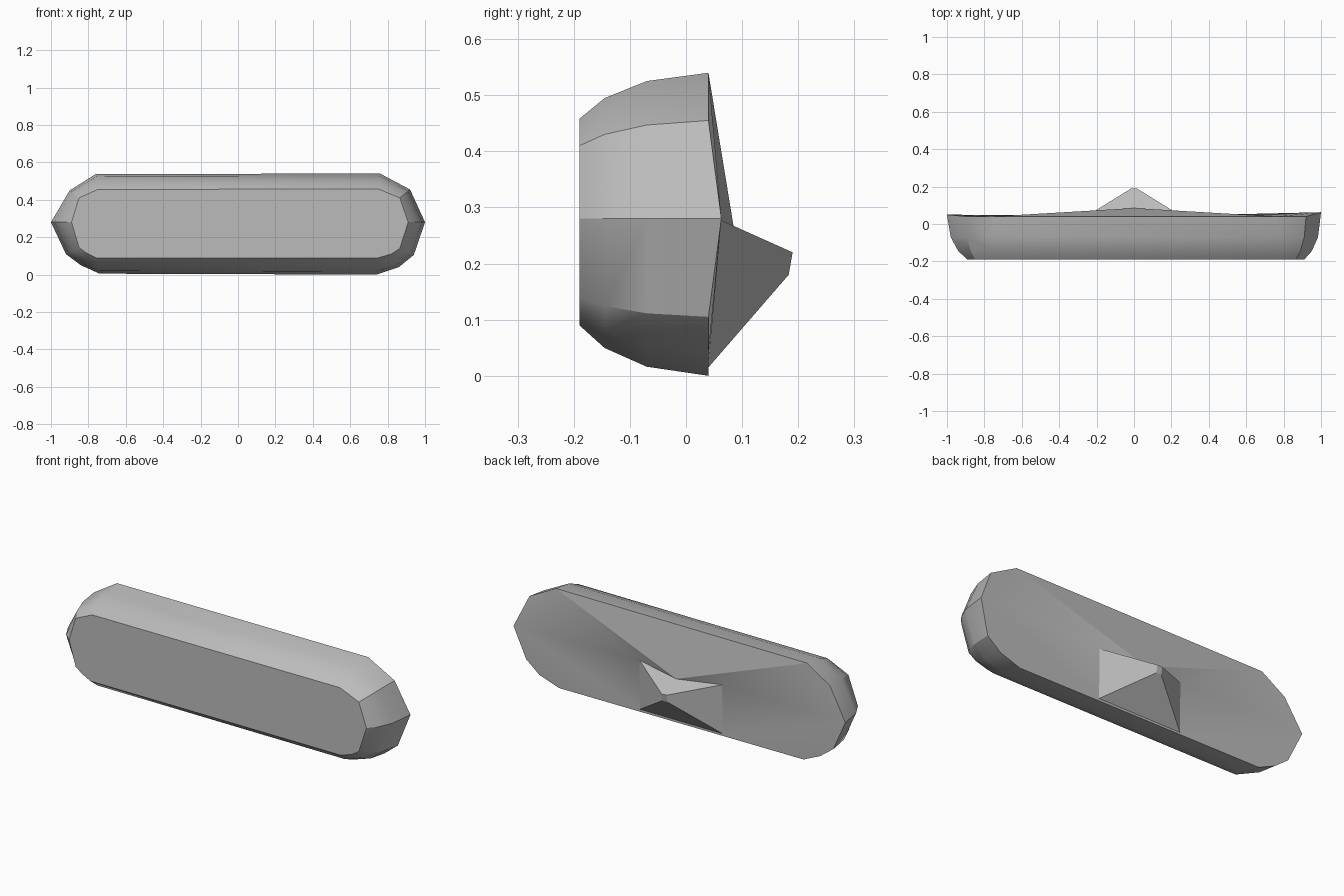
import bpy
import bmesh
from mathutils import Vector

cube = bpy.data.objects.get("Cube")
if cube:
    bpy.data.objects.remove(cube)

grey = bpy.data.materials.new("mid grey")
grey.use_nodes = True
colour = (0.5, 0.5, 0.5, 1)
grey.diffuse_color = colour
grey.node_tree.nodes["Principled BSDF"].inputs["Base Color"].default_value = colour


def finish(name, bm):
    bmesh.ops.recalc_face_normals(bm, faces=bm.faces)
    mesh = bpy.data.meshes.new(name)
    bm.to_mesh(mesh)
    bm.free()
    obj = bpy.data.objects.new(name, mesh)
    mesh.materials.append(grey)
    bpy.context.collection.objects.link(obj)
    bpy.ops.object.select_all(action="DESELECT")
    obj.select_set(True)
    bpy.context.view_layer.objects.active = obj
    bpy.ops.object.shade_smooth_by_angle(angle=0.52)
    return obj


# Outlines run from the right tip over the top to the left tip and back below
back = [(1, .063, .28), (.92, .04, .455), (.76, .04, .54), (-.76, .04, .538),
        (-.90, .04, .45), (-1, .05, .28), (-.92, .04, .11), (-.84, .04, .05),
        (-.74, .04, .005), (.74, .04, 0), (.86, .04, .04), (.94, .04, .105)]
front = [(.91, .28), (.865, .41), (.75, .458), (-.75, .455), (-.85, .41), (-.89, .28),
         (-.85, .145), (-.81, .115), (-.76, .09), (.75, .09), (.82, .11), (.865, .14)]

# Housing: a front face, two bevel rings and the rear rim
bm = bmesh.new()
rings = []
for t, y in ((0, -.19), (.45, -.145), (.82, -.07), (1, None)):
    ring = []
    for (fx, fz), (bx, by, bz) in zip(front, back):
        depth = by if y is None else y
        ring.append(bm.verts.new((fx + (bx - fx) * t, depth, fz + (bz - fz) * t)))
    rings.append(ring)
count = len(back)
for r1, r2 in zip(rings, rings[1:]):
    for i in range(count):
        j = (i + 1) % count
        bm.faces.new((r1[i], r1[j], r2[j], r2[i]))
bm.faces.new(rings[0])

# Rear panel bulging towards the mount, open only beneath it
top_r, top_l = Vector((.25, .045, .285)), Vector((-.25, .045, .285))
low_r, low_l = Vector((.25, .04, .015)), Vector((-.25, .04, .015))
notch = Vector((0, .085, .265))
a, b, c, e, f = [bm.verts.new(p) for p in (top_r, top_l, notch, low_r, low_l)]
tip_r, up_r, tr, tl, up_l, tip_l, l1, l2, bl, br, r2, r1 = rings[-1]
for face in ((tip_r, up_r, tr, a), (tr, c, a), (tr, tl, c), (tl, b, c),
             (tl, up_l, tip_l, b), (a, tip_r, r1, r2, br, e),
             (b, f, bl, l2, l1, tip_l), (e, br, bl, f)):
    bm.faces.new(face)
finish("housing", bm)

# Wedge-shaped rear mount with a notched top and a blunt nose
bm = bmesh.new()
nose = [(s * .015, y, z) for y, z in ((.19, .22), (.183, .18)) for s in (1, -1)]
a, b, c, e, f, p, q, u, v = [bm.verts.new(k) for k in
                             (top_r, top_l, notch, low_r, low_l, *nose)]
for face in ((a, c, p), (c, q, p), (c, b, q), (a, p, u, e), (b, f, v, q),
             (p, q, v, u), (e, u, v, f), (a, e, f, b, c)):
    bm.faces.new(face)
finish("rear_mount", bm)
